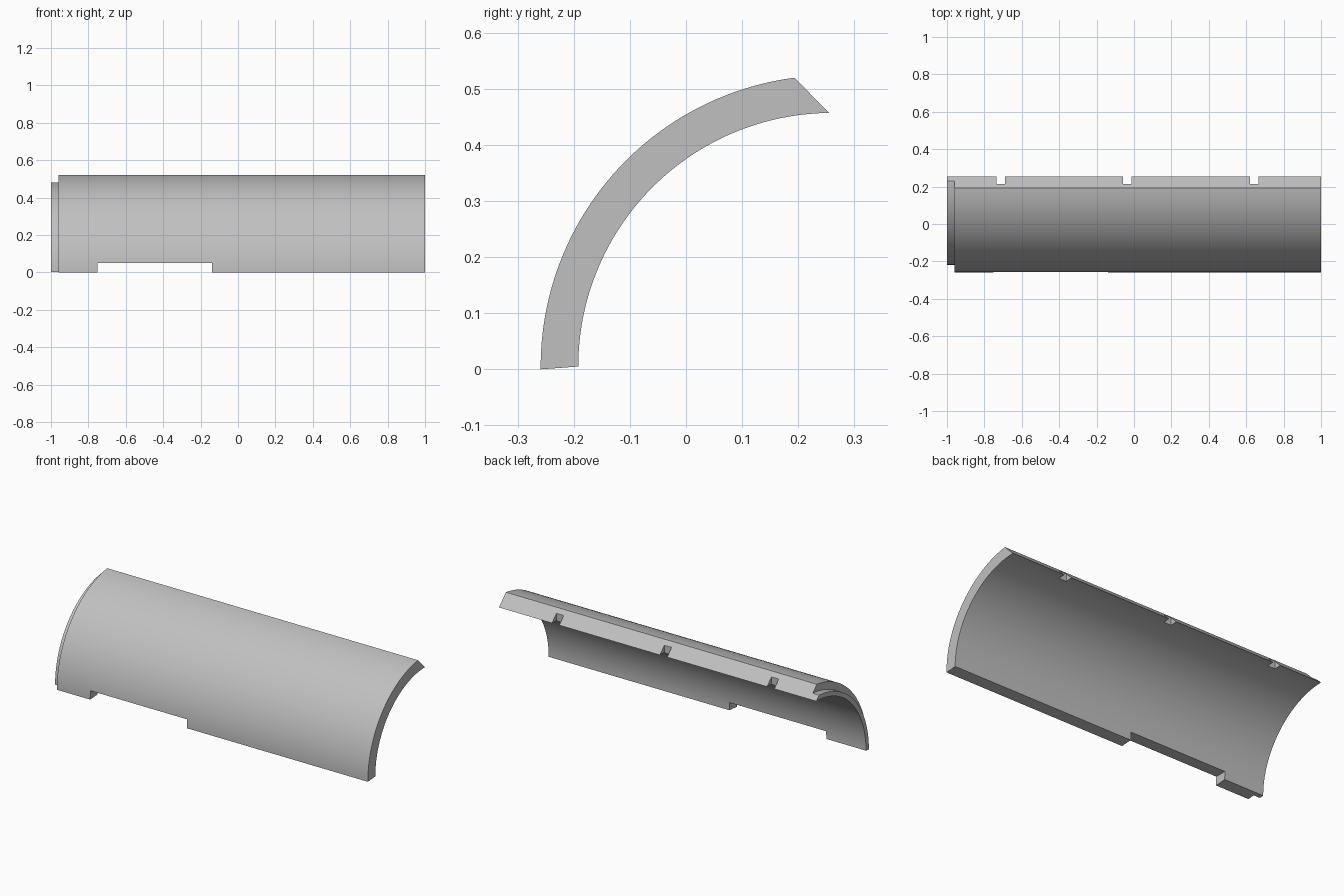
import bpy
import bmesh
from math import cos, sin, radians

cube = bpy.data.objects.get("Cube")
if cube:
    bpy.data.objects.remove(cube, do_unlink=True)

AXIS_Y, AXIS_Z = 0.26, 0.005
OUTER, INNER, LIP = 0.519, 0.452, 0.478


def arc(radius, start, end, steps=48):
    """Points (y, z) on an arc about the shell axis, angles in degrees."""
    angles = [radians(start + (end - start) * i / steps) for i in range(steps + 1)]
    return [(AXIS_Y + radius * cos(a), AXIS_Z + radius * sin(a)) for a in angles]


def extrude_x(name, profile, x0, x1):
    """Closed solid from a (y, z) profile drawn along x."""
    bm = bmesh.new()
    face = bm.faces.new([bm.verts.new((x0, y, z)) for y, z in profile])
    moved = bmesh.ops.extrude_face_region(bm, geom=[face])["geom"]
    bmesh.ops.translate(bm, vec=(x1 - x0, 0, 0),
                        verts=[v for v in moved if isinstance(v, bmesh.types.BMVert)])
    bmesh.ops.recalc_face_normals(bm, faces=bm.faces)
    mesh = bpy.data.meshes.new(name)
    bm.to_mesh(mesh)
    bm.free()
    obj = bpy.data.objects.new(name, mesh)
    bpy.context.collection.objects.link(obj)
    return obj


def box(name, x0, x1, y0, y1, z0, z1):
    return extrude_x(name, [(y0, z0), (y1, z0), (y1, z1), (y0, z1)], x0, x1)


# Curved shell with a bevelled upper edge
shell = extrude_x("curved_shell",
                  arc(OUTER, 180.55, 97.4) + arc(INNER, 90.6, 180), -1, 1)

# Cutters: end rebate, long lower notch, three small upper notches
cutters = [
    extrude_x("rebate_cutter", arc(0.6, 80, 190) + arc(LIP, 190, 80), -1.1, -0.96),
    box("lower_notch_cutter", -0.75, -0.14, -0.4, 0, -0.1, 0.05),
]
for x in (-0.735, -0.06, 0.62):
    cutters.append(box("upper_notch_cutter", x, x + 0.046, 0.215, 0.4, 0.3, 0.7))

bpy.ops.object.select_all(action="DESELECT")
bpy.context.view_layer.objects.active = shell
shell.select_set(True)
for cutter in cutters:
    cutter.hide_render = True
    mod = shell.modifiers.new("cut", "BOOLEAN")
    mod.operation = "DIFFERENCE"
    mod.solver = "EXACT"
    mod.object = cutter
    bpy.ops.object.modifier_apply(modifier=mod.name)
    bpy.data.objects.remove(cutter, do_unlink=True)

# Plain grey finish
grey = bpy.data.materials.new("light_grey")
grey.use_nodes = True
colour = (0.53, 0.53, 0.53, 1)
grey.diffuse_color = colour
grey.node_tree.nodes["Principled BSDF"].inputs["Base Color"].default_value = colour
shell.data.materials.clear()
shell.data.materials.append(grey)
for poly in shell.data.polygons:
    poly.material_index = 0

bpy.ops.object.shade_smooth_by_angle(angle=radians(25))
